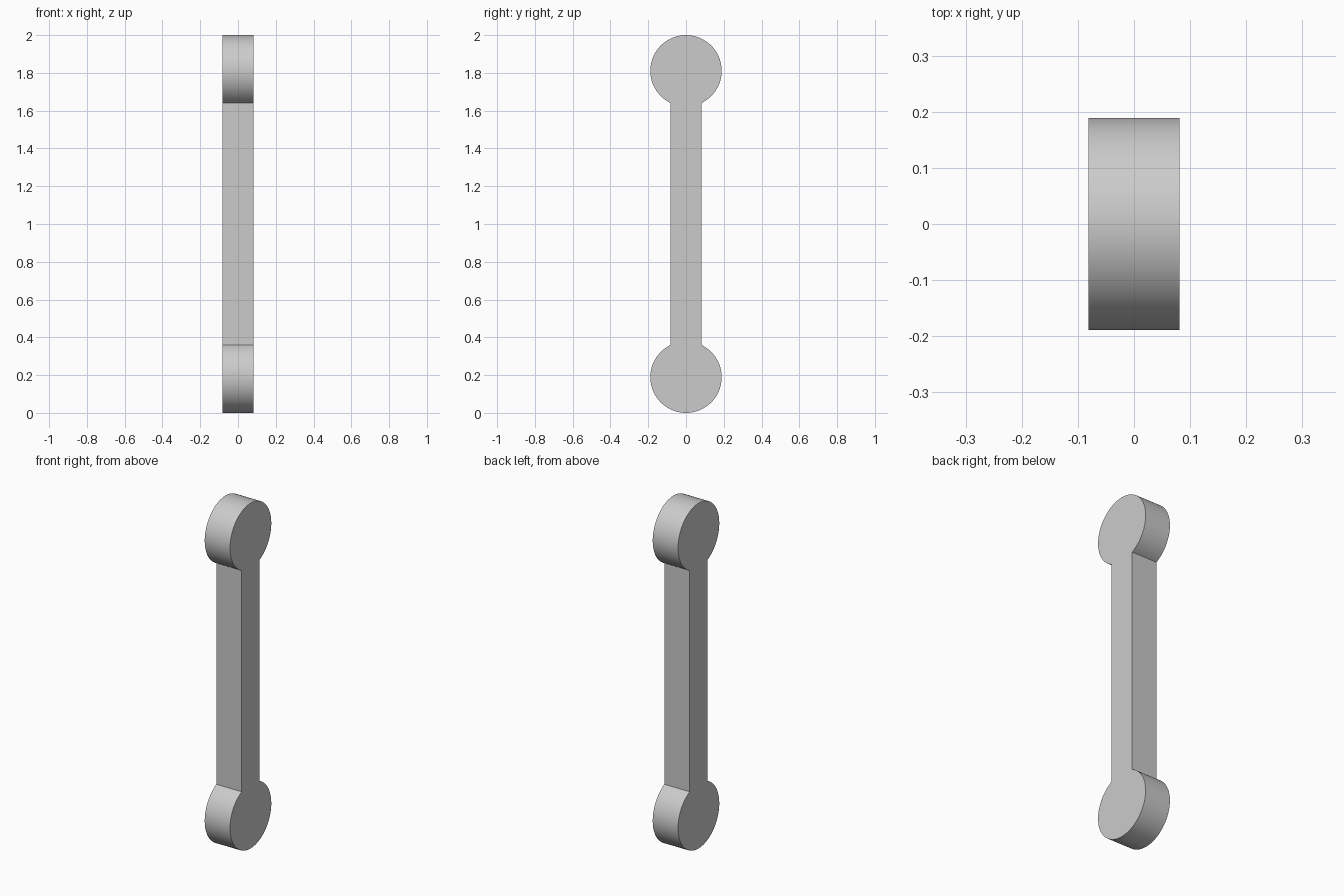
import bpy, bmesh, math

cube = bpy.data.objects.get("Cube")
if cube:
    bpy.data.objects.remove(cube, do_unlink=True)

RADIUS = 0.189       # round ends
HALF_BAR = 0.082     # half width of the bar
HALF_THICK = 0.081   # half thickness along x
HEIGHT = 2.0
STEPS = 64           # segments per round end

# Plain grey material
grey = bpy.data.materials.new("grey")
grey.use_nodes = True
colour = (0.6, 0.6, 0.6, 1)
grey.diffuse_color = colour
grey.node_tree.nodes["Principled BSDF"].inputs["Base Color"].default_value = colour


def end_arc(centre_z, direction):
    """Arc of a round end, from one bar edge around to the other."""
    neck = math.asin(HALF_BAR / RADIUS)
    sweep = 2 * (math.pi - neck)
    points = []
    for i in range(STEPS + 1):
        a = neck + sweep * i / STEPS
        points.append((direction * RADIUS * math.sin(a),
                       centre_z - direction * RADIUS * math.cos(a)))
    return points


# Link outline: two round ends joined by the straight bar
outline = end_arc(HEIGHT - RADIUS, 1) + end_arc(RADIUS, -1)

bm = bmesh.new()
face = bm.faces.new([bm.verts.new((-HALF_THICK, y, z)) for y, z in outline])
extruded = bmesh.ops.extrude_face_region(bm, geom=[face])
moved = [v for v in extruded["geom"] if isinstance(v, bmesh.types.BMVert)]
bmesh.ops.translate(bm, verts=moved, vec=(2 * HALF_THICK, 0, 0))
bmesh.ops.recalc_face_normals(bm, faces=bm.faces)

mesh = bpy.data.meshes.new("link_bar")
bm.to_mesh(mesh)
bm.free()
mesh.materials.append(grey)
link = bpy.data.objects.new("link_bar", mesh)
bpy.context.collection.objects.link(link)

# Smooth rims with sharp corners
bpy.ops.object.select_all(action="DESELECT")
link.select_set(True)
bpy.context.view_layer.objects.active = link
bpy.ops.object.shade_smooth_by_angle(angle=math.radians(30))
